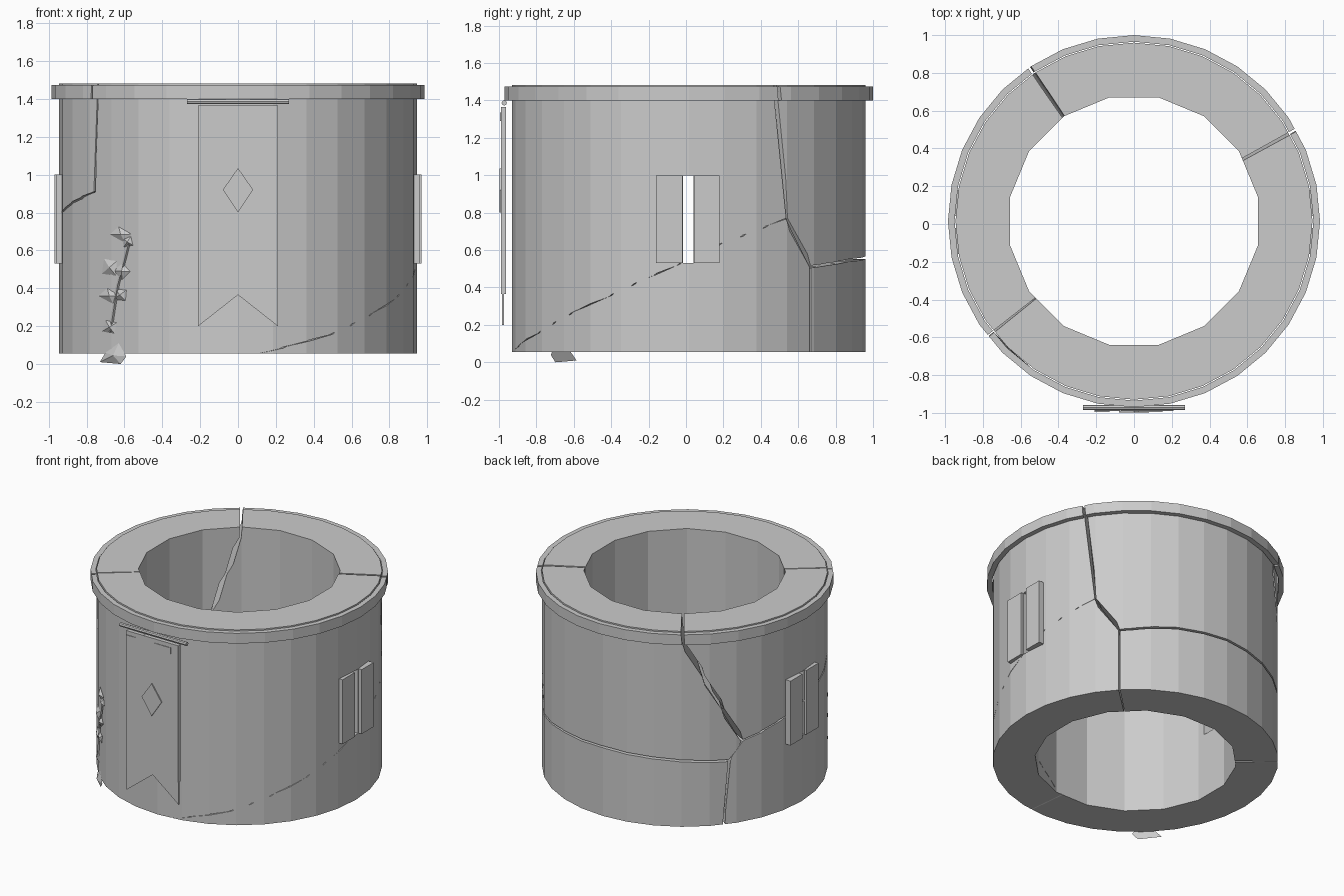
import bpy, bmesh, math
from mathutils import Vector, Matrix

if "Cube" in bpy.data.objects:
    bpy.data.objects.remove(bpy.data.objects["Cube"])

CY = 0.015          # tower axis in y
R = 0.945           # outer wall radius
grey = bpy.data.materials.new("stone_grey")
grey.diffuse_color = (0.6, 0.6, 0.6, 1)
grey.use_nodes = True
grey.node_tree.nodes["Principled BSDF"].inputs["Base Color"].default_value = grey.diffuse_color


def finish(name, bm):
    bmesh.ops.recalc_face_normals(bm, faces=bm.faces[:])
    me = bpy.data.meshes.new(name)
    bm.to_mesh(me)
    bm.free()
    me.materials.append(grey)
    ob = bpy.data.objects.new(name, me)
    bpy.context.collection.objects.link(ob)
    return ob


def polar(az, r, z):
    a = math.radians(az)
    return Vector((r * math.cos(a), CY + r * math.sin(a), z))


def loft(name, rings, closed=False):
    """Skin equal-length rings of points, end caps unless closed."""
    bm = bmesh.new()
    rows = [[bm.verts.new(p) for p in r] for r in rings]
    n = len(rows[0])
    if not closed:
        bm.faces.new(rows[0])
        bm.faces.new(rows[-1])
    for a, b in zip(rows, rows[1:] + (rows[:1] if closed else [])):
        for k in range(n):
            m = (k + 1) % n
            bm.faces.new((a[k], a[m], b[m], b[k]))
    return finish(name, bm)


def tube(name, outer, inner, z0, z1):
    """Ring of 32 sections; inner(i) gives the inner radius at section i."""
    step = 360 / 32
    return loft(name, [[polar(i * step, outer, z0), polar(i * step, outer, z1),
                        polar(i * step, inner(i), z1), polar(i * step, inner(i), z0)]
                       for i in range(32)], closed=True)


def prism(name, pts, y0, y1):
    """Extrude an (x, z) outline from y0 to y1."""
    return loft(name, [[(x, y, z) for x, z in pts] for y in (y0, y1)])


def rect(x0, x1, z0, z1):
    return [(x0, z0), (x1, z0), (x1, z1), (x0, z1)]


def volume(me):
    bm = bmesh.new()
    bm.from_mesh(me)
    v = bm.calc_volume()
    bm.free()
    return v


def cut(target, cutters):
    """Subtract each cutter, keeping only results with a sensible volume."""
    for c in cutters:
        old = target.data
        before = volume(old)
        for solver in ('MANIFOLD', 'EXACT', 'FLOAT'):
            target.data = old.copy()
            m = target.modifiers.new("cut", 'BOOLEAN')
            m.operation, m.solver, m.object = 'DIFFERENCE', solver, c
            bpy.context.view_layer.update()
            dg = bpy.context.evaluated_depsgraph_get()
            me = bpy.data.meshes.new_from_object(target.evaluated_get(dg))
            target.modifiers.remove(m)
            if 0.9 < volume(me) / before < 0.99995:
                target.data = me
                break
            target.data = old


def crack(name, path, width):
    """Radial sheet following (azimuth, height) points."""
    pts = []
    for (a0, z0), (a1, z1) in zip(path, path[1:]):
        n = max(1, round(abs(a1 - a0) / 8))
        pts += [(a0 + (a1 - a0) * k / n, z0 + (z1 - z0) * k / n) for k in range(n)]
    pts.append(path[-1])
    deg = math.degrees(1 / R)
    flat = [Vector((a / deg, z)) for a, z in pts]
    rows = []
    for i, p in enumerate(flat):
        t = (flat[min(i + 1, len(flat) - 1)] - flat[max(i - 1, 0)]).normalized()
        off = Vector((-t.y, t.x)) * width / 2
        rows.append([polar((p + s * off).x * deg, r, (p + s * off).y)
                     for r, s in ((0.5, 1), (1.1, 1), (1.1, -1), (0.5, -1))])
    return loft(name, rows)


# Thick wall with a 16-sided bore, and the rim band
flat_r = 0.668 * math.cos(math.pi / 16)
wall = tube("tower_wall", R, lambda i: 0.668 if i % 2 else flat_r, 0.055, 1.482)
rim = tube("top_rim", 0.985, lambda i: 0.95, 1.40, 1.475)

# Arrow slits, splayed towards the inside
slits = []
for s in (-1, 1):
    outline = [(1.1, -0.028), (1.1, 0.028), (0.9, 0.028), (0.6, 0.08), (0.6, -0.08), (0.9, -0.028)]
    slits.append(loft("slit_cutter", [[(s * x, 0.011 + y, z) for x, y in outline] for z in (0.53, 1.0)]))

# Cracks splitting the wall
cracks = [
    crack("crack_right", [(28.8, 1.6), (33.7, 0.77), (43.5, 0.51), (43.5, -0.1)], 0.008),
    crack("crack_front", [(33.9, 0.772), (10, 0.63), (-2.7, 0.53), (-26, 0.36), (-58, 0.16), (-84, 0.05), (-88, 0.02)], 0.006),
    crack("crack_back", [(43.3, 0.51), (65, 0.545), (90, 0.56), (115, 0.545), (143.5, 0.515)], 0.014),
    crack("crack_rear_left", [(123.5, 1.6), (124.5, 1.40), (148.7, 0.645), (143.3, 0.515), (141, 0.05), (141, -0.1)], 0.016),
    crack("crack_left", [(148.4, 0.643), (167, 0.72), (187, 0.79), (216.5, 0.91), (218.5, 1.6)], 0.014),
]
cut(wall, slits + cracks)
cut(rim, [cracks[0], cracks[3], cracks[4]])
for h in slits + cracks:
    bpy.data.objects.remove(h)

# Shutter plates either side of each slit
for side, s in (("left", -1), ("right", 1)):
    for part, y0, y1, x in (("front", -0.16, -0.02, 0.958), ("back", 0.042, 0.178, 0.97)):
        x0, x1 = sorted((s * 0.93, s * x))
        prism(f"{side}_shutter_{part}", rect(x0, x1, 0.53, 1.0), y0, y1)

# Hanging banner with swallow tails, emblem and stripes
prism("banner_left_panel", rect(-0.21, -0.072, 0.365, 1.365), -0.990, -0.962)
prism("banner_right_panel", rect(-0.07, 0.21, 0.365, 1.365), -0.990, -0.962)
for s in (-1, 1):
    prism("banner_tail", [(0, 0.365), (s * 0.21, 0.365), (s * 0.21, 0.2)], -0.984, -0.974)
prism("banner_emblem", [(-0.08, 0.92), (0, 0.80), (0.08, 0.92), (0, 1.035)], -0.998, -0.989)
prism("banner_stripe_left", rect(-0.21, -0.13, 1.29, 1.335), -0.994, -0.989)
prism("banner_stripe_right", rect(0.02, 0.15, 1.29, 1.335), -0.994, -0.989)
bm = bmesh.new()
bmesh.ops.create_cone(bm, cap_ends=True, segments=8, radius1=0.014, radius2=0.014, depth=0.54,
                      matrix=Matrix.Translation((0, -0.972, 1.387)) @ Matrix.Rotation(math.pi / 2, 4, 'Y'))
finish("banner_rod", bm)


# Climbing vine on the front left
def on_wall(x, z, lift):
    r = R + lift
    return Vector((x, CY - math.sqrt(r * r - x * x), z))


def leaf(name, pts, centre, lift):
    """Folded leaf: corners on the wall round a raised centre."""
    bm = bmesh.new()
    ring = [bm.verts.new(on_wall(x, z, 0.0)) for x, z in pts]
    tip = bm.verts.new(on_wall(*centre, lift))
    bm.faces.new(ring)
    for i in range(len(ring)):
        bm.faces.new((ring[i], ring[(i + 1) % len(ring)], tip))
    finish(name, bm)


for x, z, w, h, tilt in ((-0.62, 0.685, 0.055, 0.035, -0.3), (-0.585, 0.645, 0.03, 0.03, 0.5),
                         (-0.68, 0.51, 0.045, 0.05, 0.2), (-0.615, 0.49, 0.04, 0.04, -0.5),
                         (-0.68, 0.36, 0.055, 0.035, -0.3), (-0.625, 0.365, 0.04, 0.035, 0.2),
                         (-0.68, 0.195, 0.04, 0.038, 0.1)):
    c, s = math.cos(tilt), math.sin(tilt)
    leaf("vine_leaf", [(x + u * c - v * s, z + u * s + v * c) for u, v in
                       ((-w, -h * 0.5), (w * 0.6, -h), (w, h * 0.5), (-w * 0.4, h))], (x, z), 0.02)
loft("vine_stem", [[on_wall(x + dx, z, d) for dx, d in ((-0.009, 0), (0.009, 0), (0, 0.012))]
                   for x, z in ((-0.575, 0.65), (-0.60, 0.55), (-0.635, 0.42), (-0.655, 0.30), (-0.675, 0.17))])

# Root clump at the foot of the vine
leaf("vine_root", [(-0.73, 0.01), (-0.62, 0.0), (-0.59, 0.04), (-0.63, 0.11), (-0.70, 0.06)], (-0.66, 0.045), 0.02)
